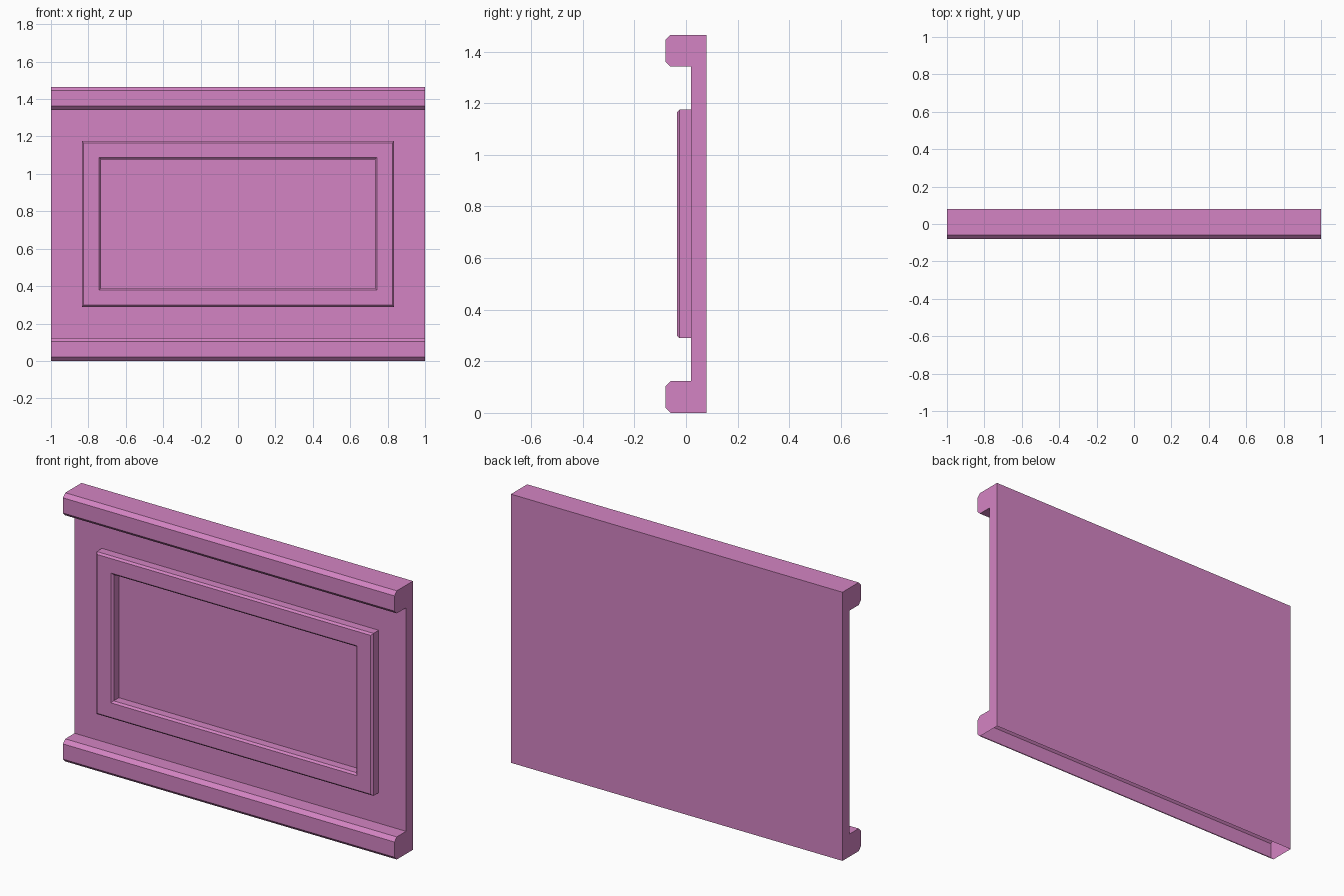
import bpy
import bmesh

if "Cube" in bpy.data.objects:
    bpy.data.objects.remove(bpy.data.objects["Cube"], do_unlink=True)

HEIGHT = 1.465
MID = HEIGHT / 2
BACK, FACE, NOSE = 0.08, 0.02, -0.08   # depths of back, panel face and moulding

pink = bpy.data.materials.new("orchid pink")
pink.use_nodes = True
colour = (0.658, 0.231, 0.546, 1)
pink.diffuse_color = colour
pink.node_tree.nodes["Principled BSDF"].inputs["Base Color"].default_value = colour


def finish(name, bm):
    mesh = bpy.data.meshes.new(name)
    bm.to_mesh(mesh)
    bm.free()
    mesh.materials.append(pink)
    bpy.context.collection.objects.link(bpy.data.objects.new(name, mesh))


def bridge(bm, a, b):
    """Join two matching loops of vertices and return the new faces."""
    n = len(a)
    return [bm.faces.new((a[i], a[(i + 1) % n], b[(i + 1) % n], b[i])) for i in range(n)]


# Wall panel with bevelled top and bottom rails, one extruded profile
lower = [(BACK, 0), (NOSE + 0.02, 0), (NOSE, 0.02), (NOSE, 0.103),
         (NOSE + 0.02, 0.123), (FACE, 0.123)]
profile = lower + [(y, HEIGHT - z) for y, z in reversed(lower)]
bm = bmesh.new()
ends = [[bm.verts.new((x, y, z)) for y, z in profile] for x in (-1, 1)]
sides = bridge(bm, *ends)
for end in ends:
    bm.faces.new(end)
bmesh.ops.recalc_face_normals(bm, faces=bm.faces)
# The underside is open
bmesh.ops.delete(bm, geom=[sides[0]], context='FACES_ONLY')
finish("wall_panel", bm)

# Raised picture frame moulding: nested rectangles (half width, half height, depth)
OUT_X, OUT_Z, IN_X, IN_Z = 0.835, 0.443, 0.742, 0.354
BEVEL = 0.01
TOP = -0.035
steps = [(OUT_X, OUT_Z, FACE), (OUT_X, OUT_Z, TOP + BEVEL),
         (OUT_X - BEVEL, OUT_Z - BEVEL, TOP), (IN_X, IN_Z, TOP),
         (IN_X - BEVEL, IN_Z - BEVEL, TOP + BEVEL), (IN_X - BEVEL, IN_Z - BEVEL, FACE)]
corners = [(-1, -1), (1, -1), (1, 1), (-1, 1)]
bm = bmesh.new()
loops = [[bm.verts.new((sx * w, y, MID + sz * h)) for sx, sz in corners]
         for w, h, y in steps]
for a, b in zip(loops, loops[1:]):
    bridge(bm, a, b)
hidden_back = bridge(bm, loops[-1], loops[0])
bmesh.ops.recalc_face_normals(bm, faces=bm.faces)
bmesh.ops.delete(bm, geom=hidden_back, context='FACES_ONLY')
finish("frame_moulding", bm)
